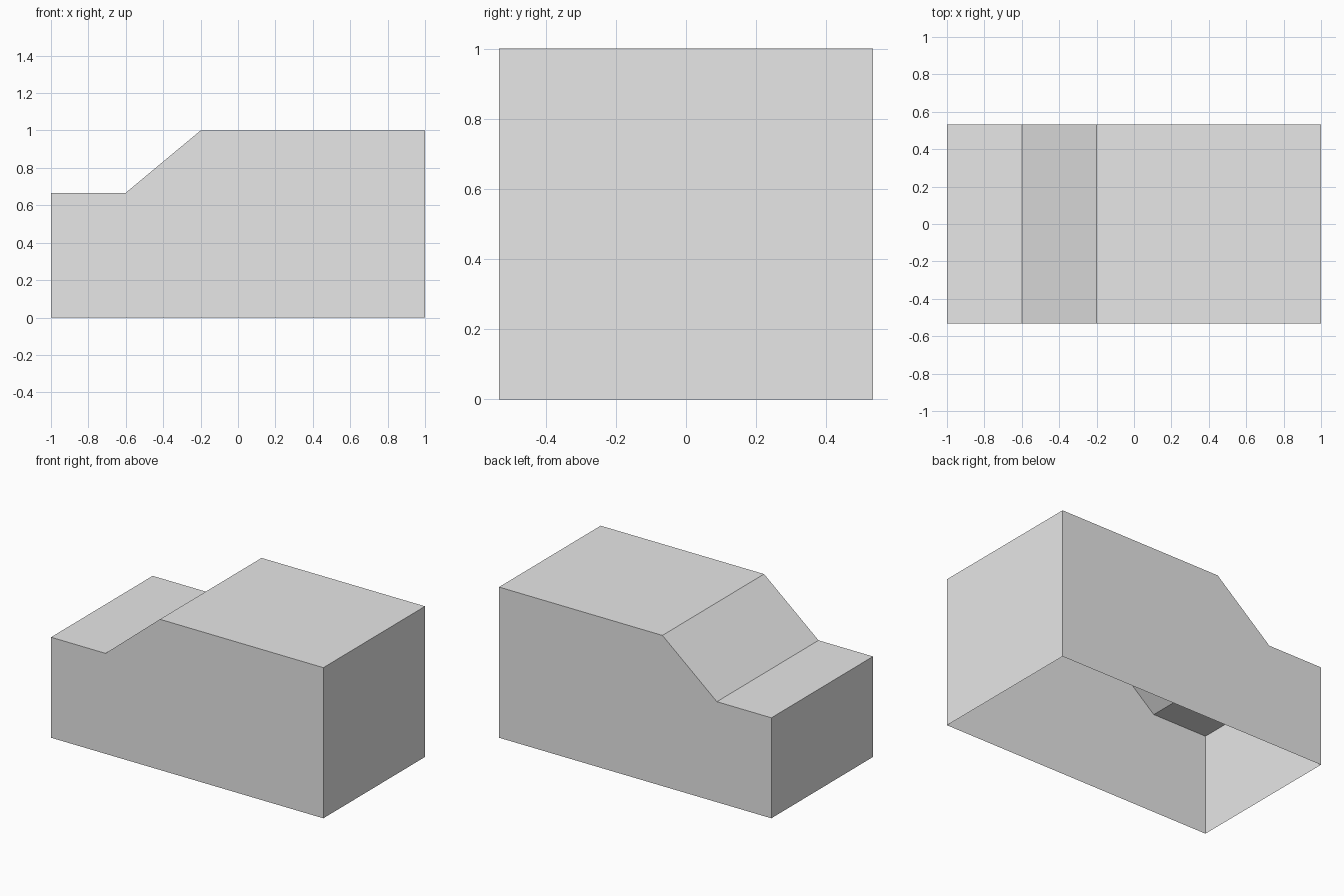
import bpy
import bmesh

cube = bpy.data.objects.get("Cube")
if cube:
    bpy.data.objects.remove(cube, do_unlink=True)

HALF_DEPTH = 0.533

# Plain grey for the whole body
grey = bpy.data.materials.new("plain_grey")
grey.use_nodes = True
colour = (0.8, 0.8, 0.8, 1)
grey.diffuse_color = colour
grey.node_tree.nodes["Principled BSDF"].inputs["Base Color"].default_value = colour

# Side profile: low step, slope, tall block
profile = [(-1, 0), (1, 0), (1, 1), (-0.2, 1), (-0.6, 0.667), (-1, 0.667)]

# Extrude the profile from front to back
bm = bmesh.new()
side = bm.faces.new([bm.verts.new((x, -HALF_DEPTH, z)) for x, z in profile])
extruded = bmesh.ops.extrude_face_region(bm, geom=[side], use_keep_orig=True)
back = [v for v in extruded["geom"] if isinstance(v, bmesh.types.BMVert)]
bmesh.ops.translate(bm, verts=back, vec=(0, 2 * HALF_DEPTH, 0))
bmesh.ops.recalc_face_normals(bm, faces=bm.faces)

# Open the underside, leaving a thin shell
bottom = [f for f in bm.faces if f.normal.z < -0.9]
bmesh.ops.delete(bm, geom=bottom, context="FACES_ONLY")

mesh = bpy.data.meshes.new("stepped_body")
bm.to_mesh(mesh)
bm.free()
mesh.materials.append(grey)
body = bpy.data.objects.new("stepped_body", mesh)
bpy.context.collection.objects.link(body)
